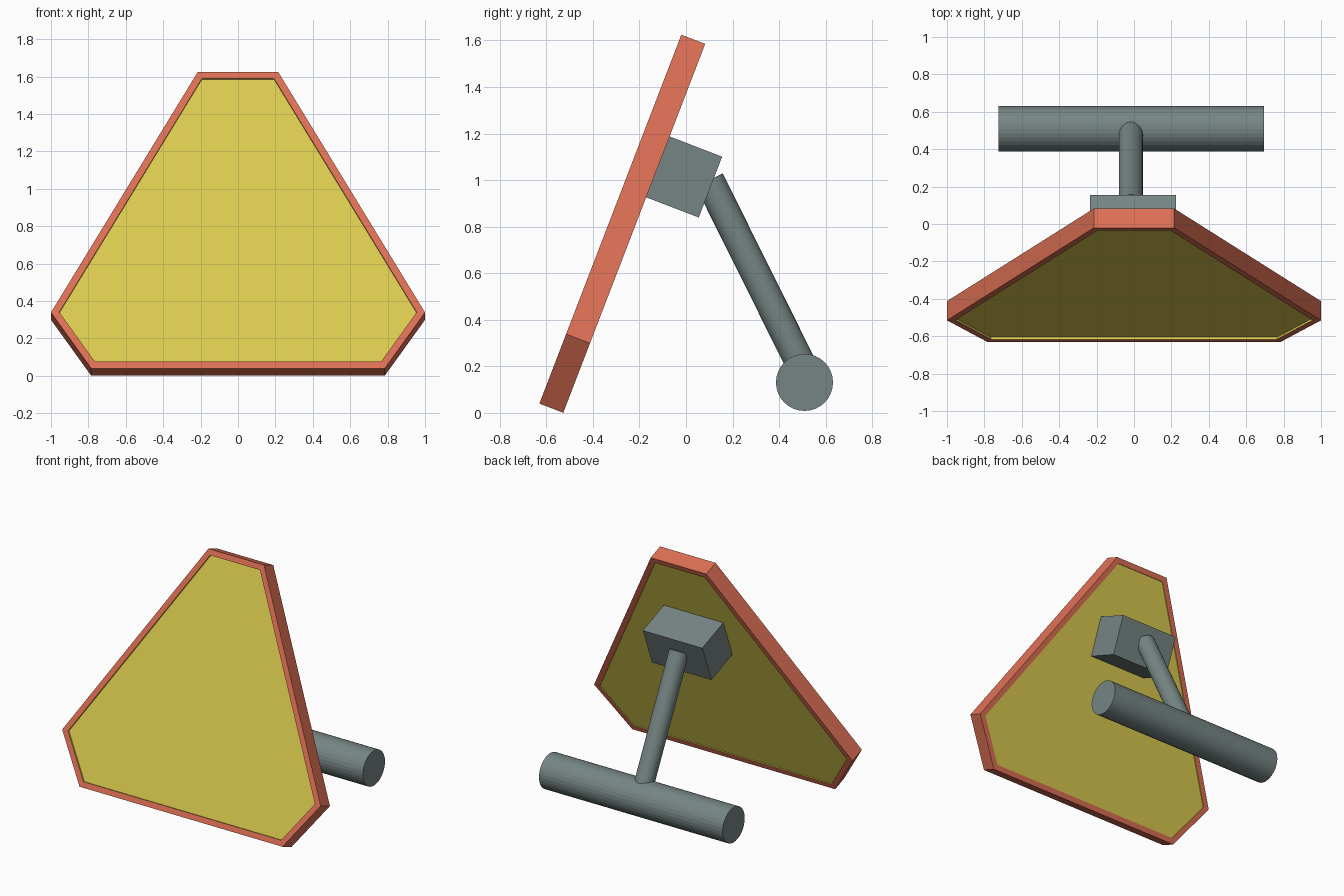
import bpy, bmesh, math
from mathutils import Matrix, Vector

if "Cube" in bpy.data.objects:
    bpy.data.objects.remove(bpy.data.objects["Cube"])


def material(name, rgb):
    m = bpy.data.materials.new(name)
    m.diffuse_color = (*rgb, 1)
    m.use_nodes = True
    m.node_tree.nodes["Principled BSDF"].inputs["Base Color"].default_value = m.diffuse_color
    return m


RED = material("coral red", (0.72, 0.16, 0.09))
YELLOW = material("mustard yellow", (0.70, 0.59, 0.075))
GREY = material("slate grey", (0.18, 0.235, 0.23))

# Leaning frame of the board: local x = width, y = up the board, z = out of its front
TILT = Matrix.Translation((0, -0.63, 0.04)) @ Matrix.Rotation(math.radians(68.95), 4, 'X')


def finish(name, bm, mats):
    bmesh.ops.recalc_face_normals(bm, faces=bm.faces)
    mesh = bpy.data.meshes.new(name)
    bm.to_mesh(mesh)
    bm.free()
    for m in mats:
        mesh.materials.append(m)
    ob = bpy.data.objects.new(name, mesh)
    bpy.context.collection.objects.link(ob)
    return ob


def rod(name, a, b, radius, segments=32):
    a, b = Vector(a), Vector(b)
    axis = b - a
    bm = bmesh.new()
    bmesh.ops.create_cone(bm, cap_ends=True, segments=segments, radius1=radius,
                          radius2=radius, depth=axis.length)
    turn = axis.to_track_quat('Z', 'Y').to_matrix().to_4x4()
    bm.transform(Matrix.Translation((a + b) / 2) @ turn)
    return finish(name, bm, [GREY])


# Six-sided board with a recessed yellow panel on front and back
half = [(0.785, 0), (1.0, 0.32), (0.215, 1.698)]
outline = half + [(-x, y) for x, y in reversed(half)]
thick = 0.11
bm = bmesh.new()
back = bm.faces.new([bm.verts.new((x, y, -thick)) for x, y in outline])
ext = bmesh.ops.extrude_face_region(bm, geom=[back], use_keep_orig=True)
bmesh.ops.translate(bm, vec=(0, 0, thick),
                    verts=[g for g in ext["geom"] if isinstance(g, bmesh.types.BMVert)])
bmesh.ops.recalc_face_normals(bm, faces=bm.faces)
for face in [f for f in bm.faces if abs(f.normal.z) > 0.9]:
    depth = 0.012 if face.normal.z > 0 else 0.006
    bmesh.ops.inset_individual(bm, faces=[face], thickness=0.038, use_even_offset=True)
    walls = bmesh.ops.inset_individual(bm, faces=[face], thickness=0.0002,
                                       depth=-depth, use_even_offset=True)
    for f in walls["faces"] + [face]:
        f.material_index = 1
bm.transform(TILT)
finish("board", bm, [RED, YELLOW])

# Mounting block behind the board
bm = bmesh.new()
bmesh.ops.create_cube(bm, size=1)
bm.transform(TILT @ Matrix.Translation((-0.005, 1.132, -0.225))
             @ Matrix.Diagonal((0.46, 0.28, 0.254, 1)))
finish("mounting_block", bm, [GREY])

# Sloping leg and the foot bar it rests on
rod("rear_leg", (-0.017, 0.10, 1.0), (-0.017, 0.513, 0.17), 0.0645)
rod("foot_bar", (-0.725, 0.509, 0.131), (0.695, 0.509, 0.131), 0.1225)
